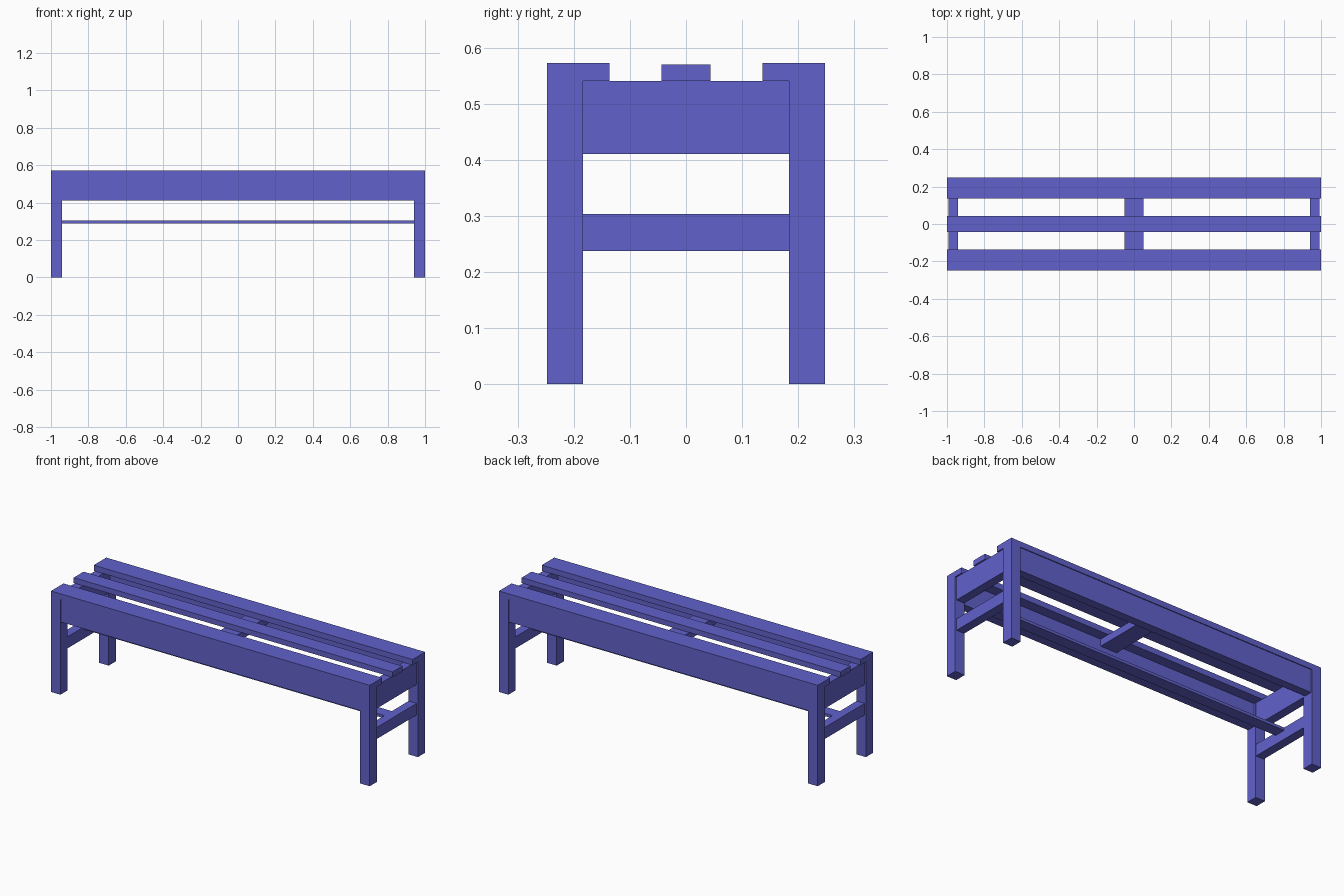
import bpy
import bmesh

if "Cube" in bpy.data.objects:
    bpy.data.objects.remove(bpy.data.objects["Cube"])

mat = bpy.data.materials.new("blue_paint")
mat.diffuse_color = (0.12, 0.12, 0.6, 1)
mat.use_nodes = True
mat.node_tree.nodes["Principled BSDF"].inputs["Base Color"].default_value = mat.diffuse_color


def box(name, x, y, z):
    """Box spanning the given (min, max) ranges."""
    bm = bmesh.new()
    bmesh.ops.create_cube(bm, size=1)
    for v in bm.verts:
        v.co = [r[0] if c < 0 else r[1] for c, r in zip(v.co, (x, y, z))]
    me = bpy.data.meshes.new(name)
    bm.to_mesh(me)
    bm.free()
    me.materials.append(mat)
    ob = bpy.data.objects.new(name, me)
    bpy.context.collection.objects.link(ob)
    return ob


def span(a, b, sign):
    return tuple(sorted((a * sign, b * sign)))


# Legs
for sx, side in ((-1, "left"), (1, "right")):
    for sy, end in ((-1, "front"), (1, "back")):
        box(f"{end}_{side}_leg", span(0.94, 1, sx), span(0.184, 0.248, sy), (0, 0.54))

# Outer seat slats and the long aprons below them
for sy, end in ((-1, "front"), (1, "back")):
    box(f"{end}_slat", (-1, 1), span(0.136, 0.248, sy), (0.54, 0.572))
    box(f"{end}_apron", (-0.94, 0.94), span(0.195, 0.243, sy), (0.41, 0.54))

# Middle seat slat
box("middle_slat", (-1, 1), (-0.044, 0.044), (0.54, 0.57))

# End aprons and lower side rails
for sx, side in ((-1, "left"), (1, "right")):
    box(f"{side}_end_apron", span(0.942, 0.992, sx), (-0.184, 0.184), (0.41, 0.54))
    box(f"{side}_lower_rail", span(0.942, 0.992, sx), (-0.184, 0.184), (0.237, 0.303))

# Seat support across the middle
box("seat_crossbar", (-0.052, 0.052), (-0.195, 0.195), (0.50, 0.54))

# Thin long stretcher between the lower rails
box("long_stretcher", (-0.942, 0.942), (-0.033, 0.033), (0.287, 0.303))
